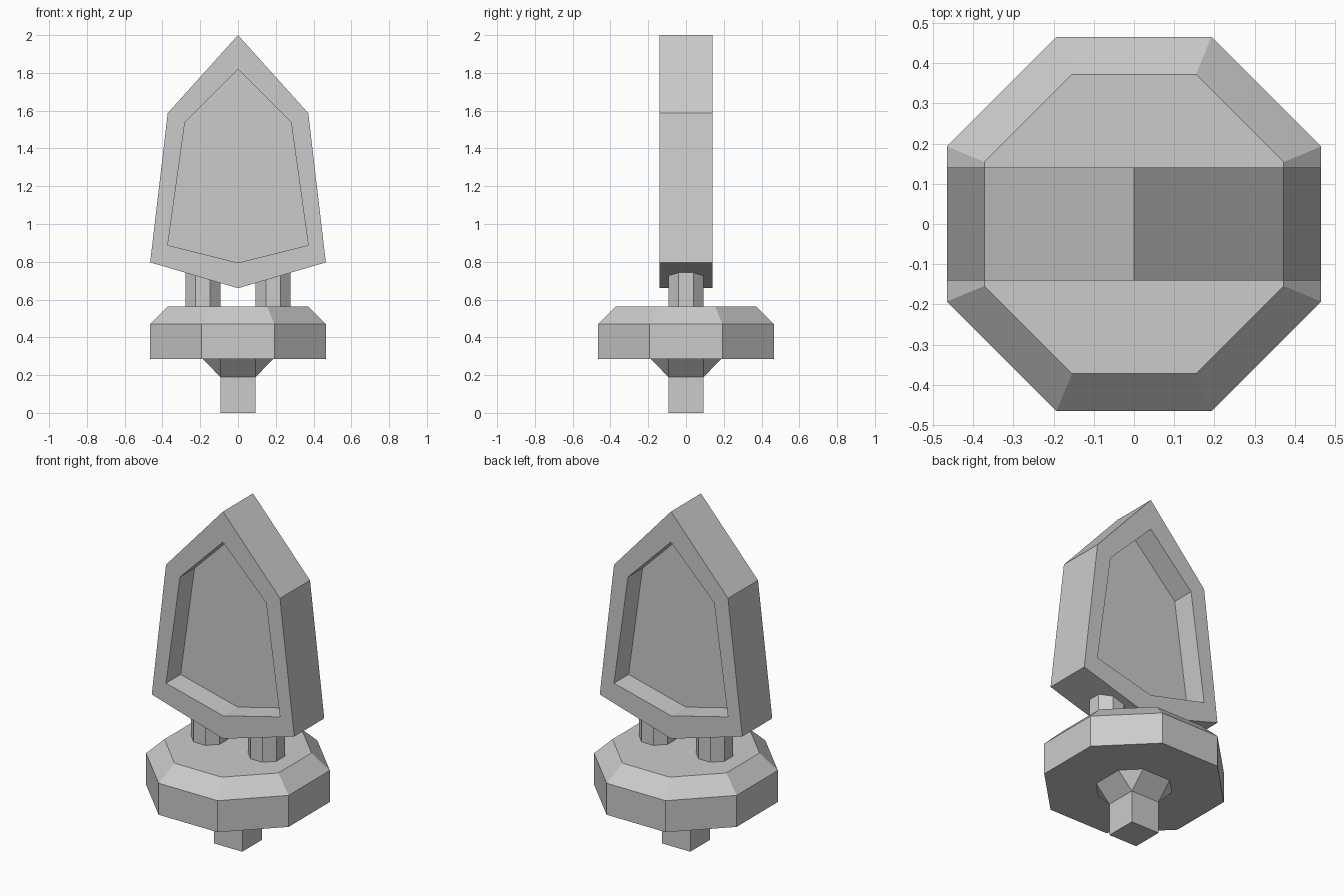
import bpy
import bmesh
import math

cube = bpy.data.objects.get("Cube")
if cube:
    bpy.data.objects.remove(cube, do_unlink=True)

# Single grey material
GREY = (0.6, 0.6, 0.6, 1.0)
grey = bpy.data.materials.new("plain grey")
grey.use_nodes = True
grey.diffuse_color = GREY
grey.node_tree.nodes["Principled BSDF"].inputs["Base Color"].default_value = GREY

T = math.tan(math.radians(22.5))  # half side of a regular octagon per apothem


def loft(name, rings):
    """Bridge matching rings of points in order and cap both ends."""
    bm = bmesh.new()
    loops = [[bm.verts.new(p) for p in ring] for ring in rings]
    for a, b in zip(loops, loops[1:]):
        for i in range(len(a)):
            j = (i + 1) % len(a)
            bm.faces.new((a[i], a[j], b[j], b[i]))
    bm.faces.new(loops[0])
    bm.faces.new(loops[-1])
    bmesh.ops.remove_doubles(bm, verts=bm.verts, dist=0.0001)
    bmesh.ops.recalc_face_normals(bm, faces=bm.faces)
    mesh = bpy.data.meshes.new(name)
    bm.to_mesh(mesh)
    bm.free()
    mesh.materials.append(grey)
    obj = bpy.data.objects.new(name, mesh)
    bpy.context.collection.objects.link(obj)
    return obj


def octagon(reach, half_side, z, cx=0.0):
    """Square with cut corners; half_side equal to reach gives a plain square."""
    r, s = reach, half_side
    pts = [(r, -s), (r, s), (s, r), (-s, r), (-r, s), (-r, -s), (-s, -r), (s, -r)]
    return [(cx + x, y, z) for x, y in pts]


# Square stem flaring to a cut-corner collar
loft("stem", [octagon(0.093, 0.093, 0), octagon(0.093, 0.093, 0.19),
              octagon(0.186, 0.093, 0.284)])

# Octagonal base with a bevelled upper edge
loft("base_disc", [octagon(0.465, 0.465 * T, 0.284),
                   octagon(0.465, 0.465 * T, 0.47),
                   octagon(0.372, 0.372 * T, 0.563)])

# Two octagonal posts carrying the shield
for side, x in (("left", 0.186), ("right", -0.186)):
    loft(side + "_post", [octagon(0.093, 0.093 * T, z, x) for z in (0.563, 0.75)])


def outline(top, shoulder, corner, bottom, y):
    """Symmetrical six-sided shield outline at depth y."""
    half = [shoulder, corner]
    pts = [(0, top)] + half + [(0, bottom)] + [(-x, z) for x, z in reversed(half)]
    return [(x, y, z) for x, z in pts]


def rim(y):
    return outline(2.0, (0.372, 1.587), (0.465, 0.797), 0.66, y)


def panel(y):
    return outline(1.82, (0.281, 1.538), (0.372, 0.888), 0.795, y)


# Thick shield with a deep recessed panel on both faces
D, FLOOR = 0.14, 0.004
loft("shield", [panel(-FLOOR), panel(-D), rim(-D), rim(D), panel(D), panel(FLOOR)])
